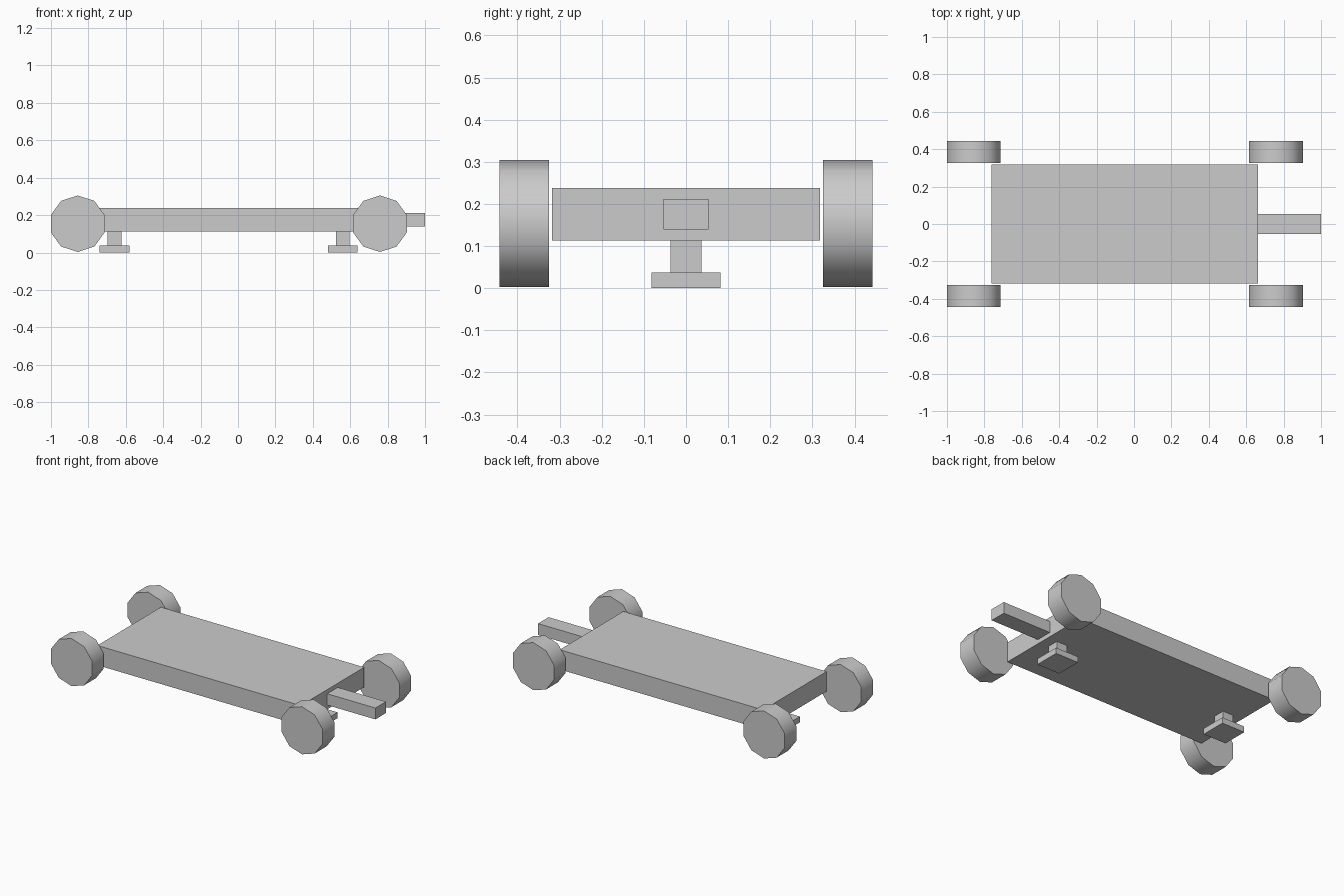
import bpy
import math

cube = bpy.data.objects.get("Cube")
if cube:
    bpy.data.objects.remove(cube, do_unlink=True)

GREY = (0.6, 0.6, 0.6, 1.0)
grey = bpy.data.materials.new("plain_grey")
grey.use_nodes = True
grey.diffuse_color = GREY
grey.node_tree.nodes["Principled BSDF"].inputs["Base Color"].default_value = GREY


def finish(name):
    obj = bpy.context.object
    obj.name = obj.data.name = name
    obj.data.materials.append(grey)
    return obj


def box(name, x, y_half, z):
    """Box spanning the x and z ranges, symmetric in y."""
    bpy.ops.mesh.primitive_cube_add(size=1, location=(sum(x) / 2, 0, sum(z) / 2))
    bpy.context.object.scale = (x[1] - x[0], 2 * y_half, z[1] - z[0])
    bpy.ops.object.transform_apply(location=False, rotation=False, scale=True)
    return finish(name)


def wheel(name, x, y):
    """Ten-sided wheel on a y axle, with a corner pointing straight up."""
    bpy.ops.mesh.primitive_cylinder_add(
        vertices=10, radius=0.151, depth=0.118,
        location=(x, y, 0.154), rotation=(math.pi / 2, 0, 0))
    bpy.ops.object.shade_smooth_by_angle(angle=math.radians(45))
    return finish(name)


# Flat deck and the tow bar at its end
box("deck", (-0.763, 0.662), 0.318, (0.113, 0.238))
box("tow_bar", (0.662, 1.0), 0.053, (0.14, 0.212))

# Support legs under the deck: post and foot plate
for end, x in (("rear", -0.66), ("tow", 0.56)):
    box(end + "_leg_post", (x - 0.037, x + 0.037), 0.037, (0.037, 0.113))
    box(end + "_foot_plate", (x - 0.08, x + 0.08), 0.082, (0, 0.037))

# Four wheels beside the deck
for end, x in (("rear", -0.857), ("tow", 0.759)):
    for side, y in (("front", -0.384), ("back", 0.384)):
        wheel(f"{end}_{side}_wheel", x, y)
